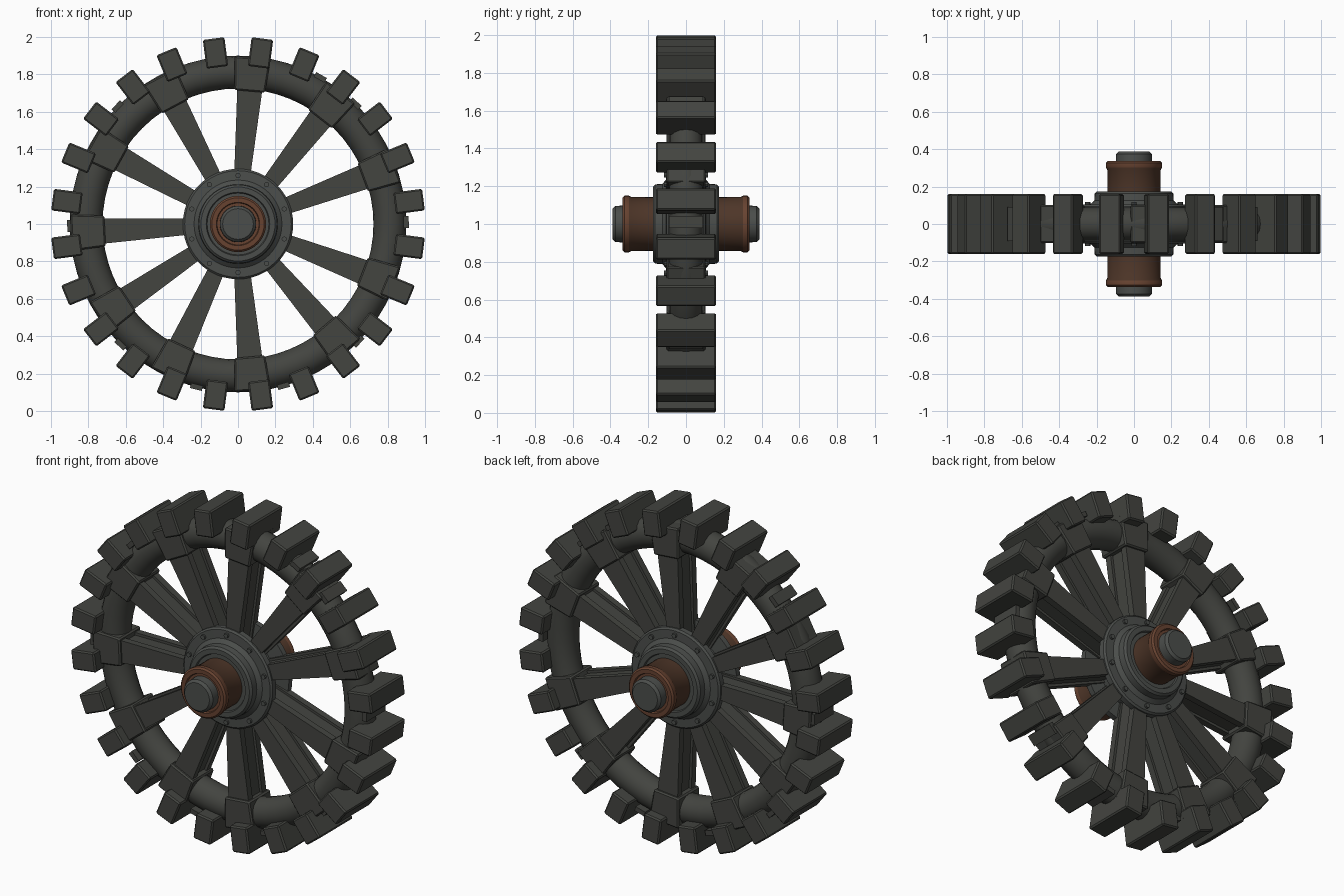
import bpy, bmesh, math
from mathutils import Matrix, Vector

if "Cube" in bpy.data.objects:
    bpy.data.objects.remove(bpy.data.objects["Cube"])


def material(name, rgb):
    m = bpy.data.materials.new(name)
    m.diffuse_color = (*rgb, 1)
    m.use_nodes = True
    m.node_tree.nodes["Principled BSDF"].inputs["Base Color"].default_value = m.diffuse_color
    return m


IRON = material("dark iron", (0.056, 0.058, 0.051))
STEEL = material("grey steel", (0.071, 0.076, 0.071))
RUST = material("dark rust", (0.075, 0.036, 0.021))
RUST_EDGE = material("worn rust", (0.135, 0.055, 0.030))


def finish(bm, name, mats, smooth=False, bevel=0):
    bmesh.ops.recalc_face_normals(bm, faces=bm.faces)
    me = bpy.data.meshes.new(name)
    bm.to_mesh(me)
    bm.free()
    for m in mats:
        me.materials.append(m)
    ob = bpy.data.objects.new(name, me)
    bpy.context.collection.objects.link(ob)
    ob.location.z = 1
    if bevel:
        mod = ob.modifiers.new("bevel", 'BEVEL')
        mod.width, mod.segments = bevel, 1
    if smooth:
        bpy.ops.object.select_all(action='DESELECT')
        bpy.context.view_layer.objects.active = ob
        ob.select_set(True)
        bpy.ops.object.shade_smooth_by_angle(angle=math.radians(35))
    return ob


def radial_box(bm, angle, r0, r1, w0, w1, y0, y1):
    """Tapered block pointing outward from the wheel centre."""
    rot = Matrix.Rotation(-math.radians(angle), 4, 'Y')
    v = bmesh.ops.create_cube(bm, size=1)['verts']
    for p in v:
        outer = p.co.x > 0
        p.co = rot @ Vector((r1 if outer else r0,
                             y1 if p.co.y > 0 else y0,
                             p.co.z * (w1 if outer else w0)))


def lathe(name, profile, mats, steps=40, colour_rule=None):
    """Spin (radius, y) points round the axle line."""
    bm = bmesh.new()
    vs = [bm.verts.new((r, y, 0)) for r, y in profile]
    es = [bm.edges.new(p) for p in zip(vs, vs[1:])]
    bmesh.ops.spin(bm, geom=vs + es, cent=(0, 0, 0), axis=(0, 1, 0),
                   angle=math.tau, steps=steps, use_merge=False)
    bmesh.ops.remove_doubles(bm, verts=bm.verts, dist=1e-4)
    if colour_rule:
        for f in bm.faces:
            f.material_index = colour_rule(f.calc_center_median())
    return finish(bm, name, mats, smooth=True)


def mirrored(half):
    return half + [(r, -y) for r, y in reversed(half)]


# Round rim
rim = [(0.812 + 0.088 * math.cos(i * math.tau / 16),
        0.088 * math.sin(i * math.tau / 16)) for i in range(17)]
lathe("rim", rim, [IRON], steps=64)

# Tread blocks
bm = bmesh.new()
for i in range(24):
    radial_box(bm, 7.5 + 15 * i, 0.845, 1.0, 0.116, 0.116, -0.16, 0.16)
finish(bm, "tread_blocks", [IRON], bevel=0.008)

# Thin plates on the rim between some treads
bm = bmesh.new()
for a in (0, 45, 60, 135, 180, 225, 255, 285, 315):
    radial_box(bm, a + 0.7, 0.885, 0.913, 0.065, 0.065, -0.09, 0.09)
finish(bm, "rim_plates", [IRON])

# Spokes: flanged beams with a narrower web, and a clamp at the rim
spoke_angles = (20.5, 52, 85, 118, 151, 183, 214, 245, 275, 310.5, 339)
spokes, clamps = bmesh.new(), bmesh.new()
for a in spoke_angles:
    for s in (-1, 1):
        y0, y1 = sorted((s * 0.045, s * 0.085))
        radial_box(spokes, a, 0.18, 0.76, 0.078, 0.138, y0, y1)
    radial_box(spokes, a, 0.18, 0.76, 0.052, 0.105, -0.046, 0.046)
    radial_box(clamps, a, 0.712, 0.893, 0.165, 0.195, -0.102, 0.102)
finish(spokes, "spokes", [IRON])
finish(clamps, "rim_clamps", [IRON], bevel=0.008)

# Hub: flange, shoulder and drum
lathe("hub", mirrored([(0, 0.165), (0.165, 0.165), (0.17, 0.175), (0.198, 0.175),
                       (0.21, 0.163), (0.212, 0.125), (0.235, 0.105),
                       (0.285, 0.103), (0.295, 0.093), (0.295, 0.06), (0.2, 0.055)]),
      [STEEL], steps=48)

# Flange bolts on both sides
bm = bmesh.new()
for i in range(10):
    a = math.radians(18 + 36 * i)
    for s in (-1, 1):
        m = Matrix.Translation((0.26 * math.cos(a), s * 0.106, 0.26 * math.sin(a)))
        bmesh.ops.create_cone(bm, cap_ends=True, segments=8, radius1=0.014, radius2=0.014,
                              depth=0.022, matrix=m @ Matrix.Rotation(math.pi / 2, 4, 'X'))
finish(bm, "flange_bolts", [STEEL])

# Rusty sleeve, with worn outer edges
lathe("sleeve", mirrored([(0, 0.325), (0.112, 0.325), (0.116, 0.336), (0.14, 0.336),
                          (0.15, 0.326), (0.15, 0.302), (0.143, 0.29), (0.142, 0.16)]),
      [RUST, RUST_EDGE], colour_rule=lambda c: int(abs(c.y) > 0.3))

# Axle with chamfered ends
lathe("axle", mirrored([(0, 0.388), (0.082, 0.388), (0.096, 0.374), (0.098, 0.3)]), [STEEL])
